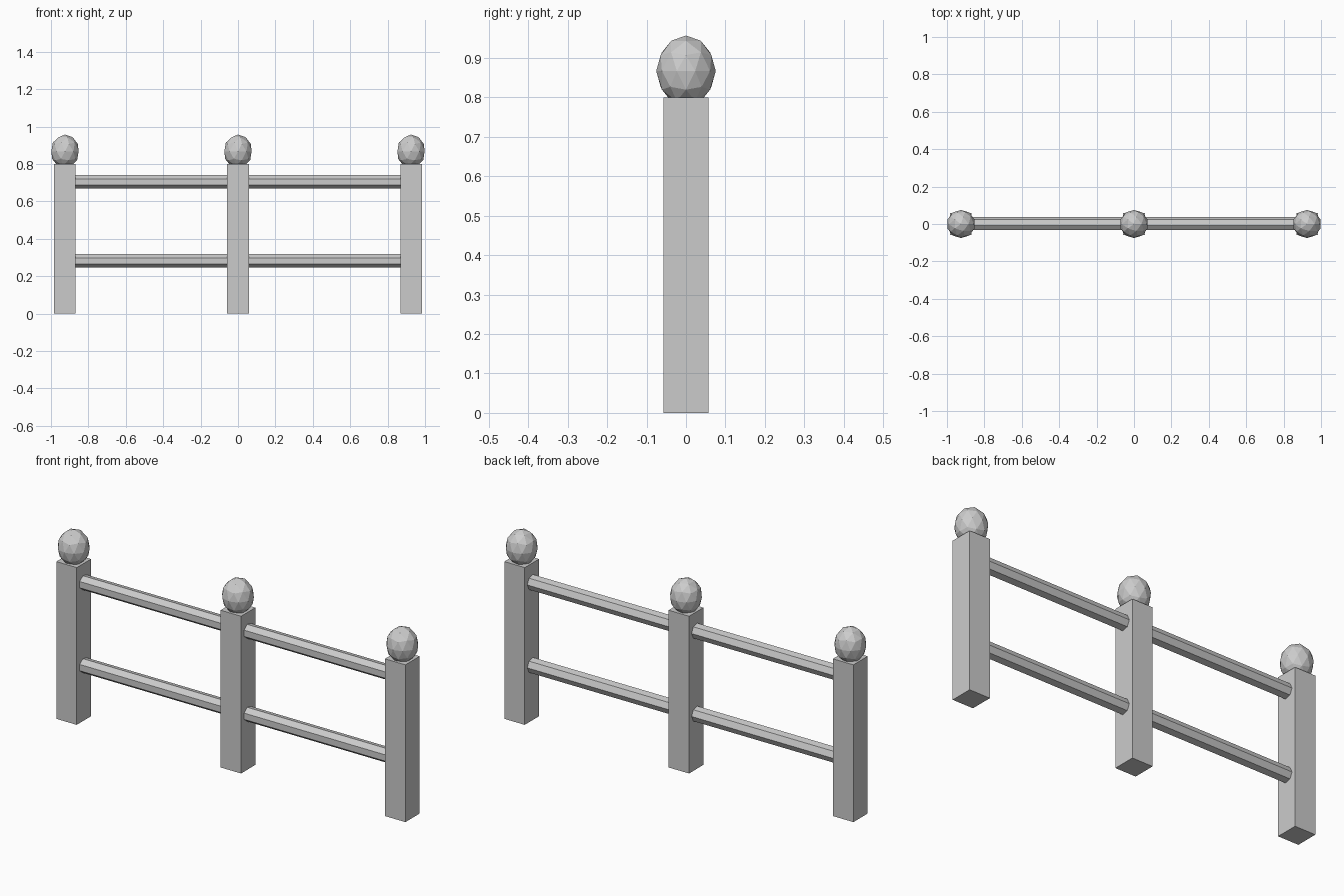
import bpy
from math import pi

if "Cube" in bpy.data.objects:
    bpy.data.objects.remove(bpy.data.objects["Cube"])

SPACING = 0.925     # distance between posts
POST_W, POST_H = 0.115, 0.8


def finish(name, scale=(1, 1, 1)):
    ob = bpy.context.object
    ob.name = name
    ob.scale = scale
    return ob


# Square posts, each topped with a slightly tall faceted ball
for side, x in (("left", -SPACING), ("middle", 0), ("right", SPACING)):
    bpy.ops.mesh.primitive_cube_add(size=1, location=(x, 0, POST_H / 2))
    finish(side + "_post", (POST_W, POST_W, POST_H))
    bpy.ops.mesh.primitive_ico_sphere_add(subdivisions=2, radius=1, location=(x, 0, 0.867))
    finish(side + "_finial", (0.0765, 0.0755, 0.09))

# Seven-sided round rails running between the posts
for level, z in (("lower", 0.282), ("upper", 0.704)):
    for side, x in (("left", -SPACING / 2), ("right", SPACING / 2)):
        bpy.ops.mesh.primitive_cylinder_add(vertices=7, radius=0.037, depth=SPACING - 0.08,
                                            location=(x, 0, z), rotation=(0, pi / 2, 0))
        finish(f"{level}_{side}_rail")
